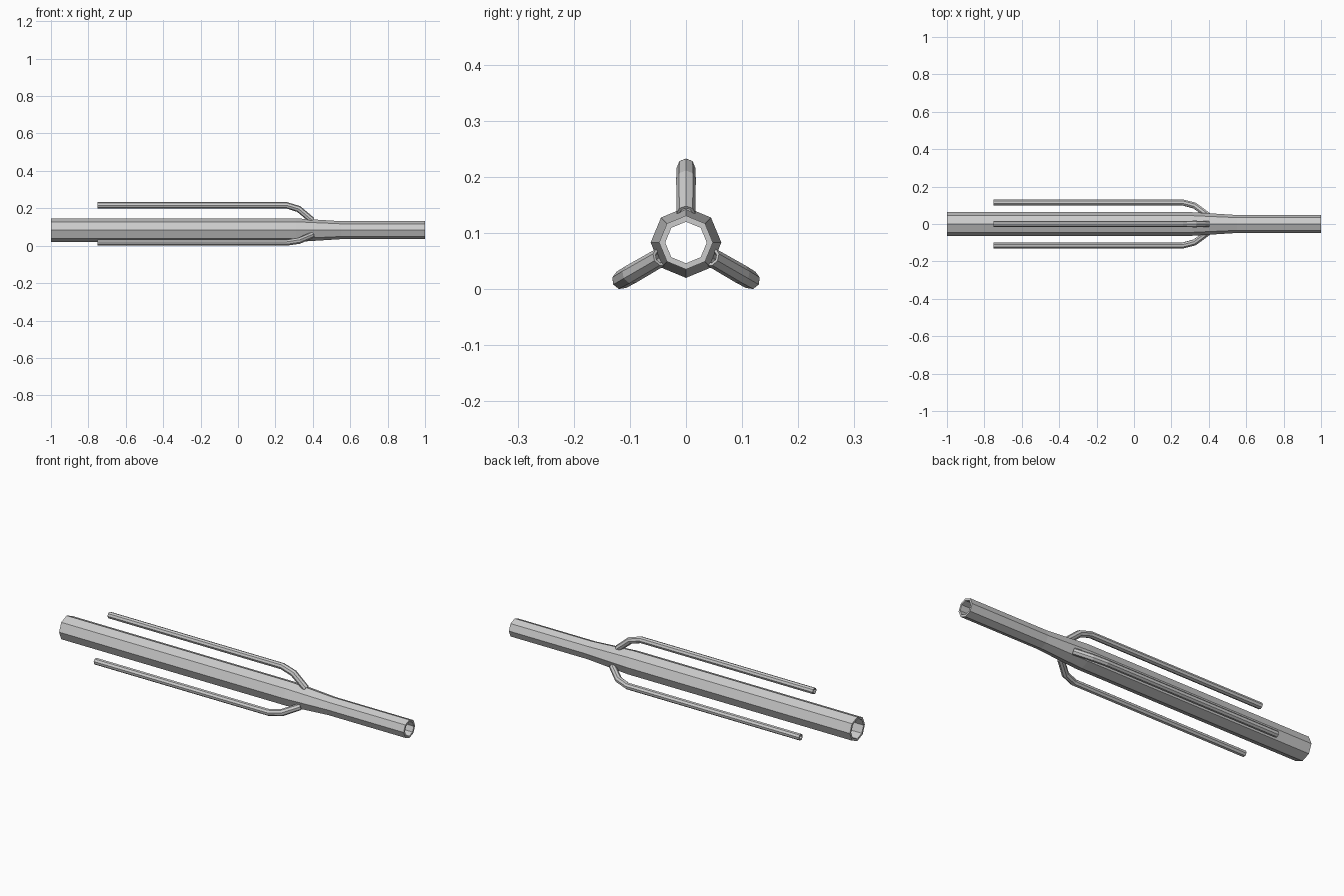
import bpy, bmesh, math
from mathutils import Vector, Matrix

if "Cube" in bpy.data.objects:
    bpy.data.objects.remove(bpy.data.objects["Cube"])

SIDES = 8
AXIS_Z = 0.083


def sweep(name, path, closed, matrix):
    """Octagonal skin along path points (x, height, radius, tilt in degrees)."""
    bm = bmesh.new()
    rings = []
    for x, h, r, tilt in path:
        t = math.radians(tilt)
        up = Vector((math.sin(t), 0, math.cos(t)))
        side = Vector((0, 1, 0))
        ring = []
        for i in range(SIDES):
            a = 2 * math.pi * i / SIDES
            ring.append(bm.verts.new(Vector((x, 0, h)) + (side * math.cos(a) + up * math.sin(a)) * r))
        rings.append(ring)
    pairs = list(zip(rings, rings[1:]))
    if closed:
        pairs.append((rings[-1], rings[0]))
    for a, b in pairs:
        for i in range(SIDES):
            j = (i + 1) % SIDES
            bm.faces.new((a[i], a[j], b[j], b[i]))
    bmesh.ops.recalc_face_normals(bm, faces=bm.faces)
    mesh = bpy.data.meshes.new(name)
    bm.to_mesh(mesh)
    bm.free()
    obj = bpy.data.objects.new(name, mesh)
    obj.matrix_world = matrix
    bpy.context.collection.objects.link(obj)
    return obj


centre = Matrix.Translation((0, 0, AXIS_Z))

# hollow main barrel: outer wall, then back along the bore
outer = [(-1, 0.063), (0.31, 0.063), (0.55, 0.048), (1, 0.048)]
inner = [(1, 0.037), (0.55, 0.037), (0.31, 0.052), (-1, 0.052)]
sweep("main_tube", [(x, 0, r, 0) for x, r in outer + inner], True, centre)

# three bent side pipes, hollow at the free end, rooted in the barrel wall
bend = [(-0.75, 0.133, 0.0168, 0), (0.26, 0.133, 0.0168, 8),
        (0.325, 0.113, 0.0175, 30), (0.397, 0.052, 0.0168, 40)]
bore = [(x, h, r * 0.68, t) for x, h, r, t in reversed(bend)]
for n in range(3):
    turn = Matrix.Rotation(math.radians(120 * n), 4, 'X')
    sweep(f"side_pipe_{n + 1}", bend + bore, True, centre @ turn)
